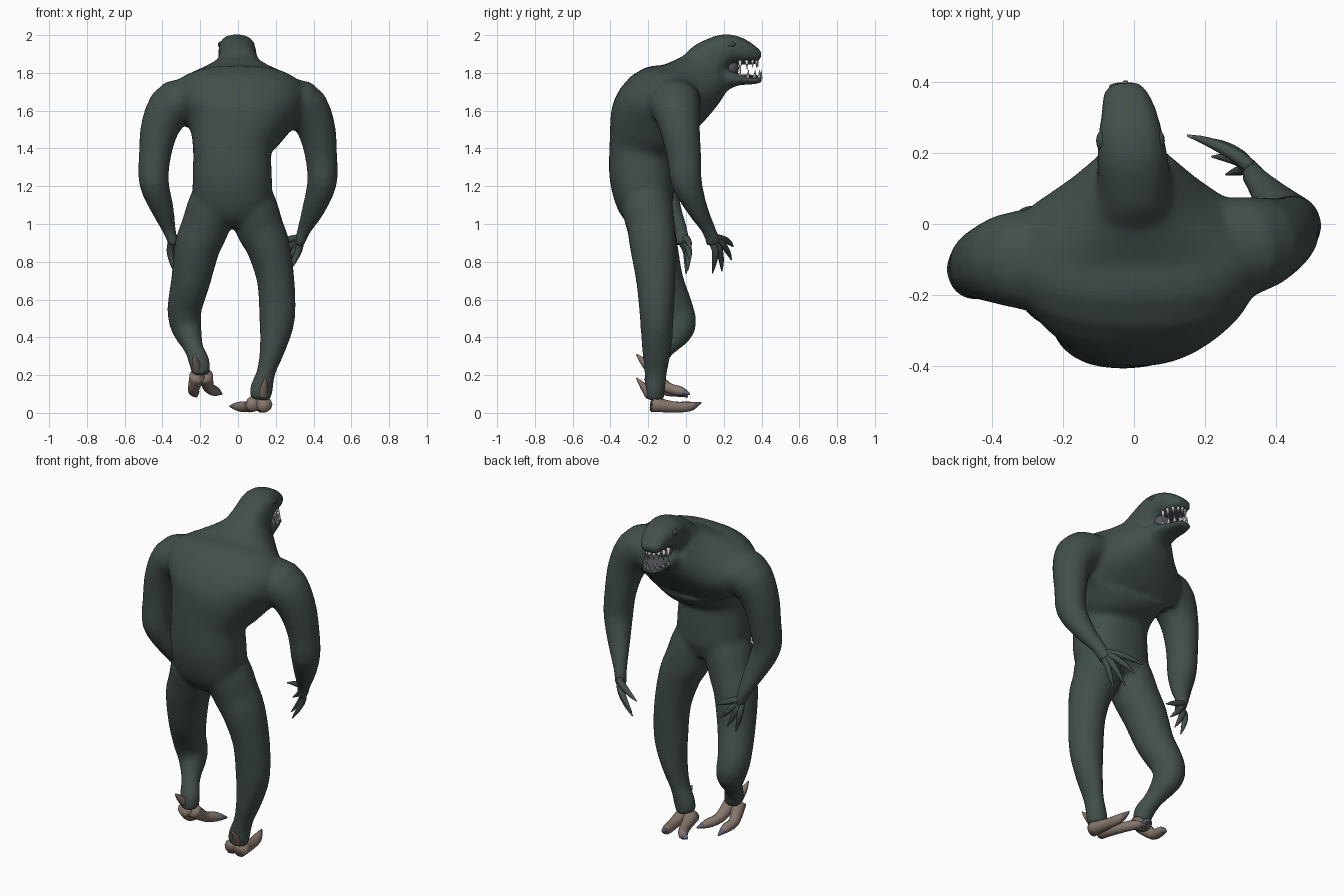
import bpy, bmesh, math
from mathutils import Vector

if "Cube" in bpy.data.objects:
    bpy.data.objects.remove(bpy.data.objects["Cube"])


def material(name, col):
    m = bpy.data.materials.new(name)
    m.diffuse_color = (*col, 1)
    m.use_nodes = True
    m.node_tree.nodes["Principled BSDF"].inputs["Base Color"].default_value = m.diffuse_color
    return m


SKIN = material("dark green skin", (0.055, 0.078, 0.068))
TAN = material("tan toe", (0.24, 0.185, 0.15))
CLAW = material("blue grey claw", (0.12, 0.12, 0.18))
MOUTH = material("mouth grey", (0.10, 0.09, 0.11))
TOOTH = material("tooth white", (0.65, 0.65, 0.66))
EYE = material("eye green", (0.045, 0.062, 0.058))


def resample(rings, k):
    """Catmull-Rom subdivision of ring tuples."""
    out = []
    for i in range(len(rings) - 1):
        p = [rings[max(0, min(len(rings) - 1, i + d))] for d in (-1, 0, 1, 2)]
        for s in range(k):
            t = s / k
            out.append(tuple(0.5 * (2 * b + (c - a) * t + (2 * a - 5 * b + 4 * c - d) * t * t
                                    + (3 * b - a - 3 * c + d) * t ** 3) for a, b, c, d in zip(*p)))
    return out + [tuple(rings[-1])]


def loft(bm, rings, n=16, ref=(1, 0, 0), k=3, claw_from=None, sq=1.0):
    """Tube through rings (x, y, z, radius along ref, other radius); sq < 1 squares the section."""
    rs = resample(rings, k)
    pts = [Vector(r[:3]) for r in rs]
    loops = []
    for i, r in enumerate(rs):
        t = (pts[min(i + 1, len(pts) - 1)] - pts[max(i - 1, 0)]).normalized()
        u = Vector(ref)
        u = (u - t * u.dot(t)).normalized()
        v = t.cross(u)
        loop = []
        for j in range(n):
            c, s = math.cos(2 * math.pi * j / n), math.sin(2 * math.pi * j / n)
            c, s = math.copysign(abs(c) ** sq, c), math.copysign(abs(s) ** sq, s)
            loop.append(bm.verts.new(pts[i] + u * r[3] * c + v * r[4] * s))
        loops.append(loop)
    faces = []
    for i in range(len(loops) - 1):
        for j in range(n):
            f = bm.faces.new((loops[i][j], loops[i][(j + 1) % n], loops[i + 1][(j + 1) % n], loops[i + 1][j]))
            f.material_index = 1 if claw_from is not None and i >= claw_from * k else 0
            faces.append(f)
    faces.append(bm.faces.new(loops[0][::-1]))
    faces.append(bm.faces.new(loops[-1]))
    faces[-1].material_index = faces[-3].material_index
    bmesh.ops.recalc_face_normals(bm, faces=faces)


def finish(name, bm, mats):
    me = bpy.data.meshes.new(name)
    for f in bm.faces:
        f.smooth = True
    bm.to_mesh(me)
    bm.free()
    for m in mats:
        me.materials.append(m)
    ob = bpy.data.objects.new(name, me)
    bpy.context.collection.objects.link(ob)
    return ob


# Body: overlapping tubes fused by a voxel remesh
bm = bmesh.new()
# torso and hunched neck
loft(bm, [(-.03, -.18, 1.02, .11, .10), (-.03, -.21, 1.10, .20, .15), (-.03, -.235, 1.25, .21, .17),
          (-.03, -.235, 1.40, .21, .172), (-.01, -.19, 1.52, .27, .225), (0, -.13, 1.62, .355, .23),
          (0, -.03, 1.68, .35, .19), (0, .07, 1.76, .20, .16), (0, .14, 1.83, .11, .13)], 28, sq=.85)
# skull and upper jaw
loft(bm, [(0, .06, 1.81, .13, .11), (0, .12, 1.86, .105, .115), (-.005, .19, 1.915, .10, .09),
          (-.01, .25, 1.925, .092, .076), (-.015, .31, 1.912, .08, .062), (-.025, .36, 1.897, .067, .043),
          (-.03, .395, 1.885, .05, .025)], 20, sq=.85)
# lower jaw
loft(bm, [(0, .10, 1.75, .09, .08), (-.005, .19, 1.765, .088, .072), (-.015, .27, 1.765, .08, .034),
          (-.025, .34, 1.76, .066, .022), (-.03, .405, 1.763, .046, .018)], 20)
# arms (first radius along y), the -x arm hangs further back
arm = [(.18, -.08, 1.66, .15, .10), (.33, -.06, 1.64, .14, .125), (.41, -.035, 1.52, .11, .105),
       (.44, -.01, 1.36, .092, .086), (.445, .003, 1.22, .083, .08), (.40, .06, 1.08, .057, .062),
       (.35, .12, .97, .039, .038), (.325, .15, .89, .044, .026)]
back = [-.03, -.04, -.075, -.11, -.13, -.14, -.15, -.17]
loft(bm, arm, ref=(0, 1, 0))
loft(bm, [(-x - (.015 if z < 1 else 0), y + d, z, a, b) for (x, y, z, a, b), d in zip(arm, back)], ref=(0, 1, 0))
# legs: straight one on +x, bent one on -x
loft(bm, [(.04, -.23, 1.26, .08, .09), (.07, -.21, 1.12, .128, .135), (.115, -.185, .98, .128, .128),
          (.16, -.175, .88, .117, .123),
          (.20, -.16, .70, .10, .105), (.207, -.155, .50, .096, .09), (.185, -.155, .35, .071, .08),
          (.15, -.16, .22, .05, .062), (.125, -.165, .13, .062, .055), (.115, -.165, .07, .055, .05)])
loft(bm, [(-.10, -.23, 1.26, .08, .09), (-.13, -.21, 1.12, .128, .135), (-.175, -.185, .98, .128, .128),
          (-.215, -.165, .88, .122, .123),
          (-.25, -.12, .70, .105, .108), (-.283, -.055, .55, .092, .095), (-.272, -.04, .45, .082, .09),
          (-.235, -.11, .345, .052, .055), (-.205, -.16, .27, .057, .052), (-.195, -.17, .20, .047, .047)])
body = finish("body", bm, [SKIN])
rm = body.modifiers.new("fuse", 'REMESH')
rm.mode = 'VOXEL'
rm.voxel_size = 0.012
rm.use_smooth_shade = True
sm = body.modifiers.new("soften", 'SMOOTH')
sm.factor = 0.5
sm.iterations = 14


# Fingers with tan nails
def hand(name, palm, tips):
    bm = bmesh.new()
    palm = Vector(palm)
    for i, tip in enumerate(tips):
        tip = Vector(tip)
        d = tip - palm
        bend = Vector((0.02 if palm.x > 0 else -0.02, 0.012, 0.012))
        pts = [palm + Vector((0, .010 * (i - 1.5), 0)), palm + d * .4 + bend, palm + d * .75 + bend * .7, tip]
        loft(bm, [(*p, r, r) for p, r in zip(pts, (.021, .019, .013, .003))], 8, (0, 1, 0), claw_from=2.4)
    finish(name, bm, [SKIN, TAN])


hand("right_fingers", (.33, .145, .925),
     [(.26, .14, .74), (.22, .19, .75), (.195, .24, .81), (.15, .25, .88)])
hand("left_fingers", (-.345, -.02, .925),
     [(-.33, .0, .735), (-.28, .01, .755), (-.24, .02, .80), (-.21, .02, .87)])


# Feet: two clawed toes and a heel spur each
def foot(name, toes, spur):
    bm = bmesh.new()
    for toe in toes:
        loft(bm, [(*p, r, r) for p, r in zip(toe, (.042, .030, .026, .004))], 10, claw_from=2.3)
    loft(bm, [(*p, r, r) for p, r in zip(spur, (.026, .019, .004))], 8)
    finish(name, bm, [TAN, CLAW])


foot("right_foot",
     [[(.085, -.18, .050), (.055, -.07, .032), (.005, .02, .034), (-.045, .05, .035)],
      [(.14, -.18, .045), (.13, -.06, .031), (.115, .02, .034), (.10, .08, .055)]],
     [(.13, -.19, .09), (.14, -.225, .14), (.145, -.262, .185)])
foot("left_foot",
     [[(-.215, -.19, .20), (-.235, -.12, .125), (-.23, -.045, .11), (-.22, .01, .085)],
      [(-.175, -.18, .20), (-.155, -.10, .135), (-.12, -.03, .115), (-.085, .02, .10)]],
     [(-.215, -.18, .22), (-.225, -.225, .27), (-.23, -.262, .31)])


def ball(name, loc, scale, mat):
    bm = bmesh.new()
    bmesh.ops.create_uvsphere(bm, u_segments=16, v_segments=10, radius=1)
    bmesh.ops.scale(bm, vec=scale, verts=bm.verts)
    bmesh.ops.translate(bm, vec=loc, verts=bm.verts)
    return finish(name, bm, [mat])


# Eyes and mouth lining
for side, x in (("right", .071), ("left", -.091)):
    ball(side + "_eye", (x, .235, 1.95), (.016, .028, .017), EYE)
ball("mouth_back", (-.01, .23, 1.825), (.055, .05, .055), MOUTH)
ball("mouth_floor", (-.023, .315, 1.781), (.052, .08, .010), MOUTH)
ball("mouth_roof", (-.022, .31, 1.856), (.057, .072, .012), MOUTH)

# Teeth: rows around both jaws, long fangs at the corners
bm = bmesh.new()
n = 9
for upper in (True, False):
    for i in range(n):
        a = math.pi * i / (n - 1)
        x = -.024 + .060 * math.cos(a)
        y = .285 + (.092 if upper else .110) * math.sin(a)
        long = .085 if upper and i in (0, n - 1) else .058 if upper and i in (1, n - 2) else .045
        z0 = 1.872 if upper else 1.772
        z1 = z0 - long if upper else z0 + long
        loft(bm, [(x, y, z0, .011, .011), (x * .98, y + .004, z1, .001, .001)], 6, k=1)
finish("teeth", bm, [TOOTH])
